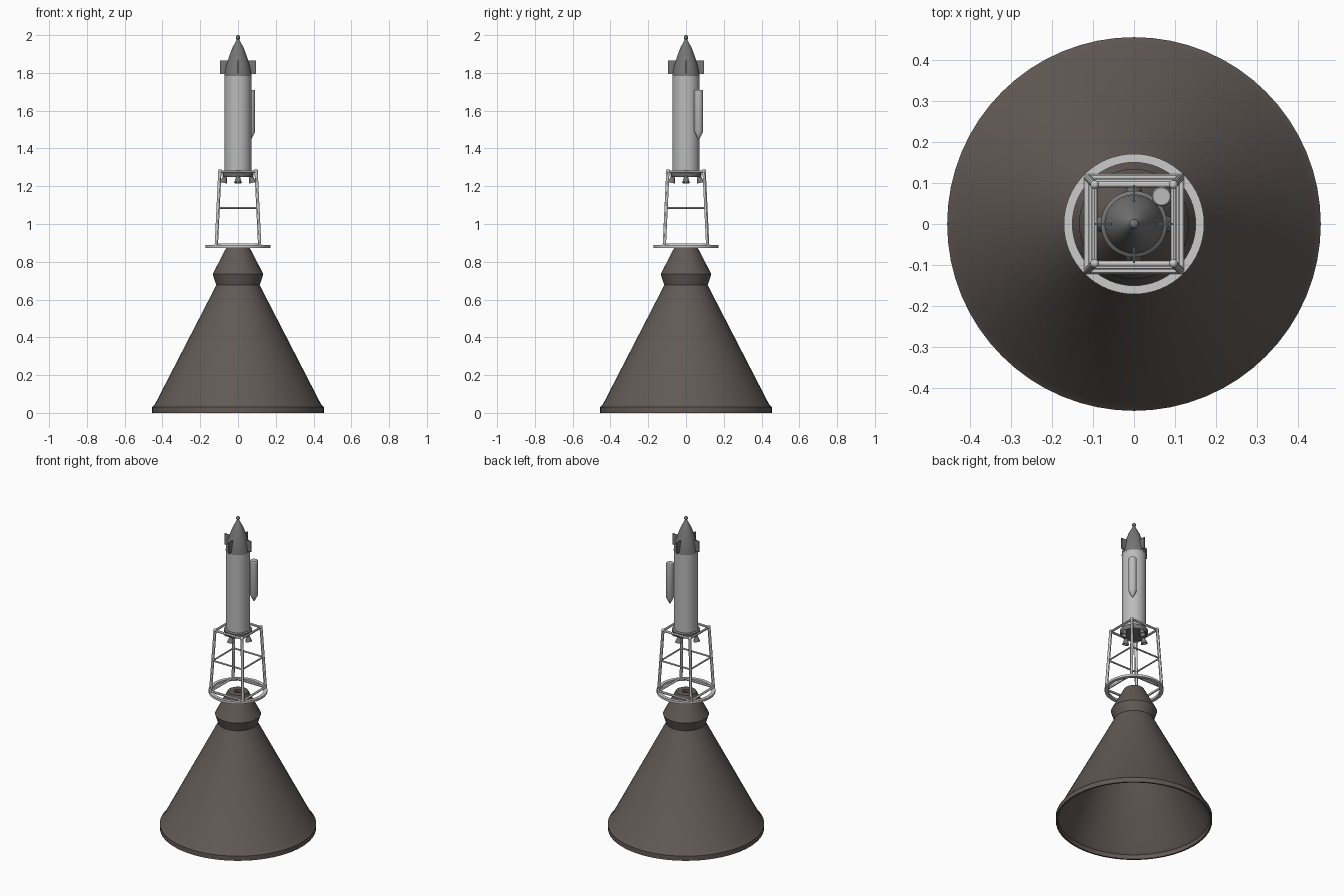
import bpy, bmesh
from math import sin, cos, pi, radians
from mathutils import Vector, Matrix

if "Cube" in bpy.data.objects:
    bpy.data.objects.remove(bpy.data.objects["Cube"])


def material(name, g):
    m = bpy.data.materials.new(name)
    m.diffuse_color = (*g, 1)
    m.use_nodes = True
    m.node_tree.nodes["Principled BSDF"].inputs["Base Color"].default_value = m.diffuse_color
    return m


DARK = material("dark_brown", (0.12, 0.10, 0.09))
GREY = material("mid_grey", (0.18, 0.18, 0.18))
LIGHT = material("light_grey", (0.5, 0.5, 0.5))
PALE = material("pale_grey", (0.6, 0.61, 0.62))


def finish(name, bm, mat, smooth=True):
    bmesh.ops.remove_doubles(bm, verts=bm.verts, dist=1e-5)
    bmesh.ops.recalc_face_normals(bm, faces=bm.faces)
    me = bpy.data.meshes.new(name)
    bm.to_mesh(me)
    bm.free()
    me.materials.append(mat)
    ob = bpy.data.objects.new(name, me)
    bpy.context.collection.objects.link(ob)
    if smooth:
        bpy.ops.object.select_all(action='DESELECT')
        ob.select_set(True)
        bpy.context.view_layer.objects.active = ob
        bpy.ops.object.shade_smooth_by_angle(angle=radians(30))
    return ob


def lathe(name, profile, mat, segs=48, closed=False, matrix=None):
    """Spin an (r, z) profile about z."""
    bm = bmesh.new()
    vs = [bm.verts.new((r, 0, z)) for r, z in profile]
    es = [bm.edges.new(p) for p in zip(vs, vs[1:])]
    if closed:
        es.append(bm.edges.new((vs[-1], vs[0])))
    bmesh.ops.spin(bm, geom=vs + es, cent=(0, 0, 0), axis=(0, 0, 1),
                   angle=2 * pi, steps=segs, use_merge=True)
    if matrix:
        bmesh.ops.transform(bm, matrix=matrix, verts=bm.verts)
    return finish(name, bm, mat)


def rod(name, a, b, r, mat):
    a, b = Vector(a), Vector(b)
    d = b - a
    m = Matrix.Translation((a + b) / 2) @ d.to_track_quat('Z', 'Y').to_matrix().to_4x4()
    bm = bmesh.new()
    bmesh.ops.create_cone(bm, cap_ends=True, segments=12, radius1=r, radius2=r,
                          depth=d.length, matrix=m)
    return finish(name, bm, mat)


def ball(name, c, r, mat):
    bm = bmesh.new()
    bmesh.ops.create_uvsphere(bm, u_segments=16, v_segments=10, radius=r,
                              matrix=Matrix.Translation(c))
    return finish(name, bm, mat)


# Hollow fairing cone with collar, open at the bottom
lathe("fairing_cone", [
    (0.455, 0), (0.455, 0.03), (0.44, 0.045), (0.115, 0.676), (0.134, 0.735),
    (0.06, 0.878), (0.022, 0.878), (0.022, 0.86), (0.05, 0.855), (0.122, 0.735),
    (0.104, 0.676), (0.43, 0.042), (0.445, 0.028), (0.445, 0)],
    DARK, 64, closed=True)

# Flat ring carrying the truss
lathe("truss_ring", [(0.15, 0.874), (0.171, 0.874), (0.171, 0.888), (0.15, 0.888)],
      PALE, 64, closed=True)

# Four leaning posts with square bracing
Z0, Z1 = 0.882, 1.28


def half_width(z):
    return 0.115 + (0.096 - 0.115) * (z - Z0) / (Z1 - Z0)


def corner(i, z):
    h = half_width(z)
    sx, sy = [(-1, -1), (1, -1), (1, 1), (-1, 1)][i % 4]
    return (sx * h, sy * h, z)


for i in range(4):
    rod(f"truss_post_{i}", corner(i, Z0), corner(i, Z1), 0.009, PALE)
    ball(f"post_cap_{i}", corner(i, Z1), 0.0105, PALE)
    for label, z, r in (("lower", 0.89, 0.007), ("middle", 1.085, 0.005),
                        ("upper", 1.277, 0.007)):
        rod(f"{label}_brace_{i}", corner(i, z), corner(i + 1, z), r, PALE)

# Rocket body with base skirt
lathe("body", [(0, 1.27), (0.071, 1.27), (0.071, 1.785), (0, 1.785)], LIGHT)
lathe("base_skirt", [(0, 1.25), (0.077, 1.25), (0.081, 1.258), (0.081, 1.278),
                     (0.071, 1.284), (0, 1.284)], GREY)

# Ogive nose and tip ball
lathe("nose", [(0, 1.783), (0.072, 1.783), (0.069, 1.808), (0.062, 1.84), (0.050, 1.88),
               (0.031, 1.93), (0.017, 1.957), (0.005, 1.98), (0, 1.98)], GREY)
ball("nose_tip", (0, 0, 1.988), 0.012, GREY)

# Fins and small engine bells on the four axes
for i in range(4):
    turn = Matrix.Rotation(i * pi / 2, 4, 'Z')
    bm = bmesh.new()
    bmesh.ops.create_cube(bm, size=1, matrix=turn @ Matrix.Translation((0.067, 0, 1.83))
                          @ Matrix.Diagonal((0.056, 0.006, 0.07, 1)))
    finish(f"fin_{i}", bm, GREY, smooth=False)
    tilt = turn @ Matrix.Translation((0.068, 0, 1.26)) @ Matrix.Rotation(radians(-12), 4, 'Y')
    lathe(f"engine_bell_{i}", [(0, 0), (0.010, 0), (0.011, -0.012), (0.020, -0.043),
                               (0.017, -0.043), (0.008, -0.014), (0, -0.014)],
          GREY, 20, matrix=tilt)

# Side pod with pointed lower end
lathe("side_pod", [(0, 1.447), (0.004, 1.45), (0.024, 1.49), (0.024, 1.705),
                   (0.021, 1.71), (0, 1.71)], LIGHT, 24,
      matrix=Matrix.Translation((0.067, 0.067, 0)))
